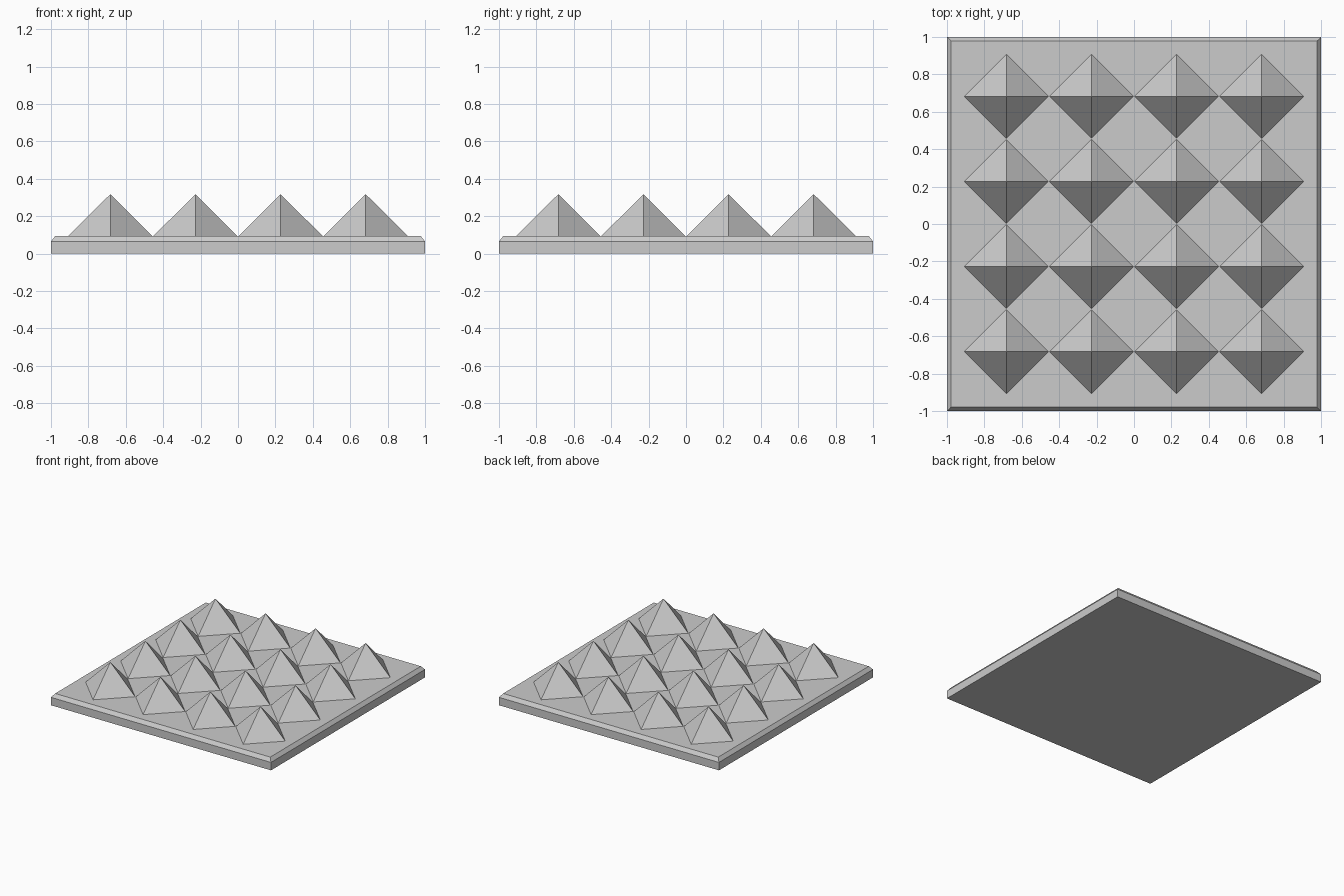
import bpy
import bmesh

cube = bpy.data.objects.get("Cube")
if cube:
    bpy.data.objects.remove(cube, do_unlink=True)

SLAB_EDGE, SLAB_TOP, CHAMFER = 0.065, 0.094, 0.032
SPACING, RADIUS, HEIGHT = 0.455, 0.225, 0.224

grey = bpy.data.materials.new("light grey")
grey.use_nodes = True
colour = (0.6, 0.6, 0.6, 1)
grey.diffuse_color = colour
grey.node_tree.nodes["Principled BSDF"].inputs["Base Color"].default_value = colour


def make_object(name, bm, location=(0, 0, 0)):
    mesh = bpy.data.meshes.new(name)
    bm.to_mesh(mesh)
    bm.free()
    mesh.materials.append(grey)
    obj = bpy.data.objects.new(name, mesh)
    obj.location = location
    bpy.context.collection.objects.link(obj)
    return obj


# Square slab: extrude the rim upwards, then draw the top in for the chamfer
bm = bmesh.new()
bmesh.ops.create_cube(bm, size=2)
for v in bm.verts:
    v.co.z = SLAB_EDGE if v.co.z > 0 else 0
bm.normal_update()
top = max(bm.faces, key=lambda f: f.normal.z)
bmesh.ops.inset_region(bm, faces=[top], thickness=CHAMFER)
for v in top.verts:
    v.co.z = SLAB_TOP
bm.normal_update()
make_object("base_slab", bm)

# Four by four grid of pyramids, corners pointing along the axes
for row in range(4):
    for col in range(4):
        bm = bmesh.new()
        bmesh.ops.create_cone(bm, cap_ends=True, segments=4,
                              radius1=RADIUS, radius2=0, depth=HEIGHT)
        bmesh.ops.remove_doubles(bm, verts=bm.verts, dist=0.0001)
        x, y = (col - 1.5) * SPACING, (row - 1.5) * SPACING
        make_object(f"pyramid_{row + 1}_{col + 1}", bm,
                    (x, y, SLAB_TOP + HEIGHT / 2))
